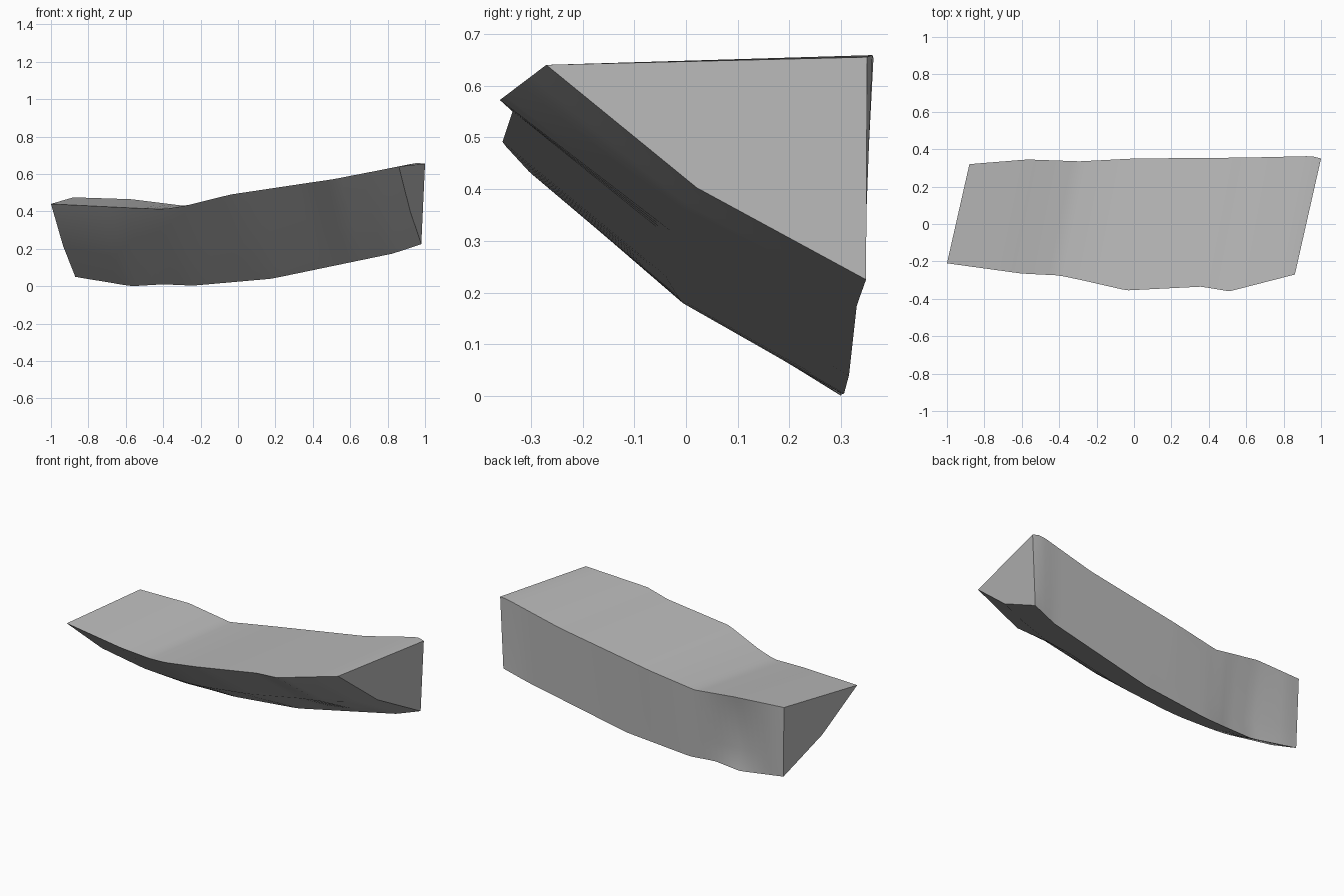
import bpy
import bmesh
import math
from mathutils import Vector

# Remove the default cube
default = bpy.data.objects.get("Cube")
if default:
    bpy.data.objects.remove(default, do_unlink=True)

STATIONS = 49

# Three long edges of the bent wedge, running from the right end to the left end
front_rail = [(-1, -.21, .44), (-.6, -.265, .42), (-.4, -.275, .412), (-.28, -.3, .43),
              (-.04, -.355, .49), (.36, -.335, .55), (.51, -.36, .572), (.86, -.27, .64)]
back_rail = [(-.88, .32, .475), (-.57, .345, .465), (-.29, .335, .43), (0, .35, .475),
             (.6, .355, .575), (.95, .363, .66), (1, .35, .655)]
bottom_rail = [(-.87, .31, .05), (-.57, .3, 0), (-.4, .29, .01), (-.24, .305, .003),
               (.18, .315, .04), (.83, .33, .175), (.98, .348, .225)]


def sample(rail, t):
    """Point on a rail at fraction t of its length along x."""
    points = [Vector(p) for p in rail]
    x = points[0].x + t * (points[-1].x - points[0].x)
    for a, b in zip(points, points[1:]):
        if x <= b.x:
            return a.lerp(b, max(0, (x - a.x) / (b.x - a.x)))
    return points[-1]


def section(t):
    """Cross-section: front edge, bulged underside, bottom edge, back face, back edge."""
    front, back, bottom = (sample(r, t) for r in (front_rail, back_rail, bottom_rail))
    belly = front.lerp(bottom, .5) + Vector((0, -.018, -.03))
    rear = bottom.lerp(back, .27)
    # Shallow dent in the back face near the right end
    rear.y -= .035 * max(0, 1 - abs(rear.x + .57) / .22)
    return [front, belly, bottom, rear, back]


# Loft the sections into a closed body
bm = bmesh.new()
rings = [[bm.verts.new(p) for p in section(i / (STATIONS - 1))] for i in range(STATIONS)]
for ring, following in zip(rings, rings[1:]):
    count = len(ring)
    for j in range(count):
        k = (j + 1) % count
        bm.faces.new((ring[j], ring[k], following[k], following[j]))

# Slanted end faces
bm.faces.new(rings[0])
bm.faces.new(rings[-1])
bmesh.ops.recalc_face_normals(bm, faces=bm.faces)

mesh = bpy.data.meshes.new("wedge_block")
bm.to_mesh(mesh)
bm.free()
block = bpy.data.objects.new("wedge_block", mesh)
bpy.context.collection.objects.link(block)

# Plain grey surface
grey = bpy.data.materials.new("plain_grey")
grey.use_nodes = True
colour = (.5, .5, .5, 1)
grey.diffuse_color = colour
for node in grey.node_tree.nodes:
    if node.type == "BSDF_PRINCIPLED":
        node.inputs["Base Color"].default_value = colour
mesh.materials.append(grey)

# Smooth faces with crisp long edges
bpy.ops.object.select_all(action="DESELECT")
block.select_set(True)
bpy.context.view_layer.objects.active = block
bpy.ops.object.shade_smooth_by_angle(angle=math.radians(30))
